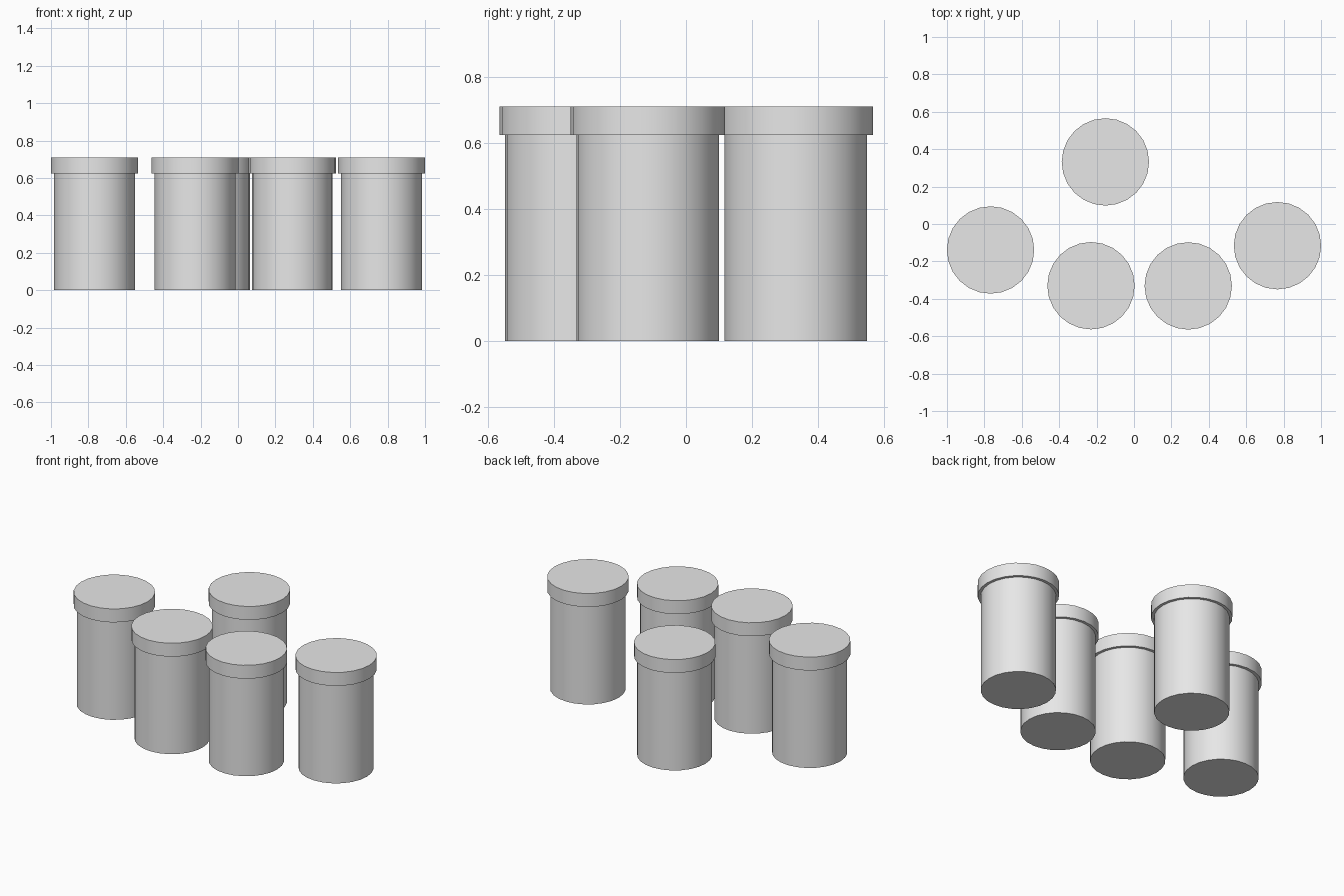
import bpy
from math import radians

cube = bpy.data.objects.get("Cube")
if cube:
    bpy.data.objects.remove(cube, do_unlink=True)

# Single plain grey
GREY = (0.8, 0.8, 0.8, 1.0)
grey = bpy.data.materials.new("light grey")
grey.use_nodes = True
grey.diffuse_color = GREY
grey.node_tree.nodes["Principled BSDF"].inputs["Base Color"].default_value = GREY

SIDES = 24
BODY_RADIUS, LID_RADIUS = 0.216, 0.2335
LID_BOTTOM, TOP = 0.624, 0.709


def drum(name, x, y, radius, z_low, z_high):
    """Upright capped cylinder with smooth sides and sharp rims."""
    bpy.ops.mesh.primitive_cylinder_add(
        vertices=SIDES, radius=radius, depth=z_high - z_low,
        location=(x, y, (z_low + z_high) / 2))
    obj = bpy.context.object
    obj.name = name
    obj.data.materials.append(grey)
    bpy.ops.object.shade_smooth_by_angle(angle=radians(30))
    return obj


# Five lidded canisters
places = {
    "right": (-0.767, -0.139),
    "front_right": (-0.23, -0.33),
    "front_left": (0.29, -0.331),
    "left": (0.767, -0.116),
    "back": (-0.153, 0.332),
}
for place, (x, y) in places.items():
    drum(f"{place}_canister_body", x, y, BODY_RADIUS, 0, LID_BOTTOM)
    drum(f"{place}_canister_lid", x, y, LID_RADIUS, LID_BOTTOM, TOP)
